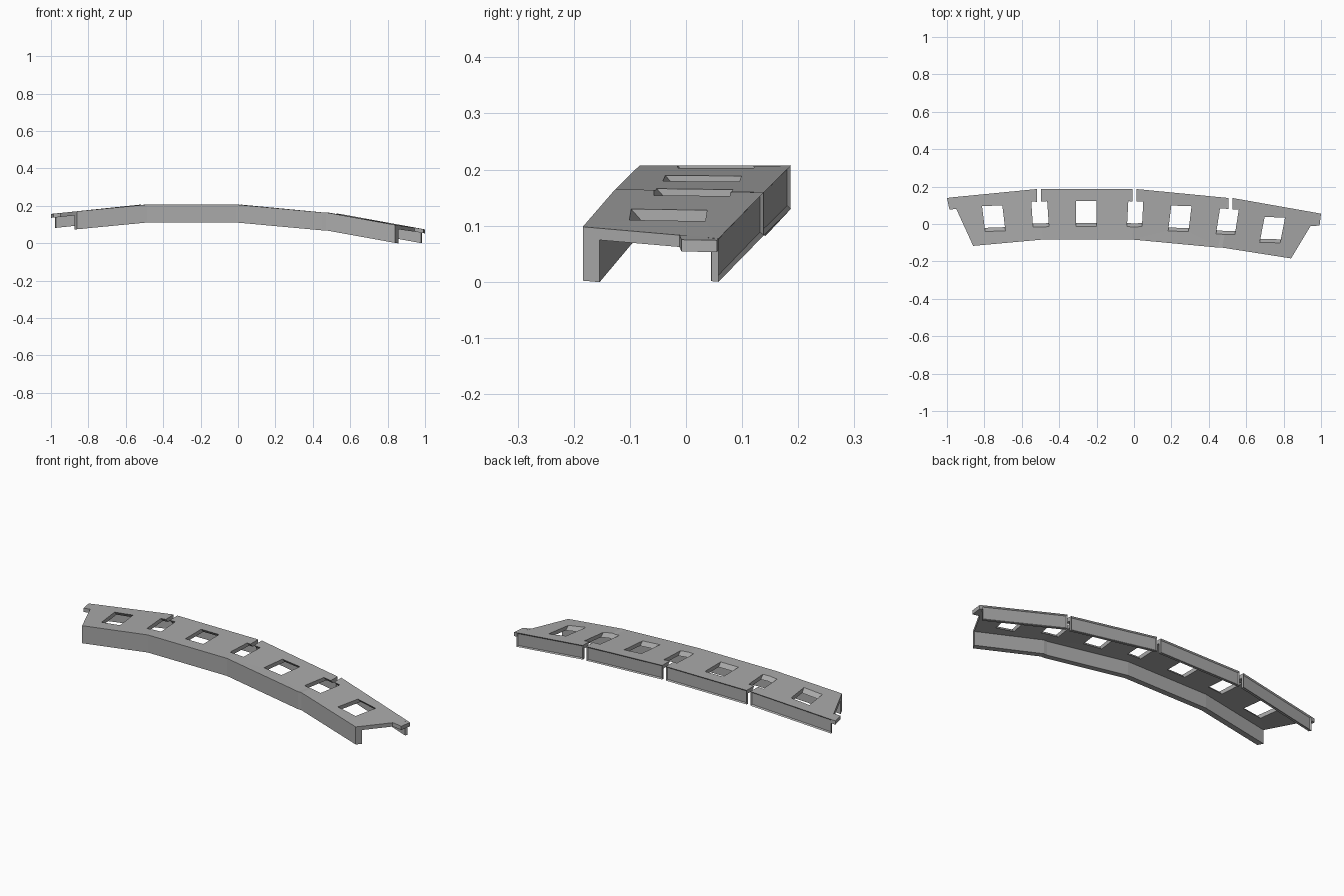
import bpy, bmesh, math
from mathutils import Vector, Matrix

cube = bpy.data.objects.get("Cube")
if cube:
    bpy.data.objects.remove(cube)

grey = bpy.data.materials.new("plain_grey")
grey.use_nodes = True
COLOUR = (0.4, 0.4, 0.4, 1)
grey.diffuse_color = COLOUR
grey.node_tree.nodes["Principled BSDF"].inputs["Base Color"].default_value = COLOUR

PLATE, FRONT_H, BACK_H = 0.021, 0.096, 0.077      # plate thickness, flange heights
FRONT_T, BACK_T, GAP = 0.03, 0.013, 0.011         # flange thicknesses, half gap


def finish(bm, name):
    bmesh.ops.recalc_face_normals(bm, faces=bm.faces)
    mesh = bpy.data.meshes.new(name)
    bm.to_mesh(mesh)
    bm.free()
    mesh.materials.append(grey)
    ob = bpy.data.objects.new(name, mesh)
    bpy.context.collection.objects.link(ob)
    return ob


def prism(name, top, bottom):
    bm = bmesh.new()
    a = [bm.verts.new(p) for p in top]
    b = [bm.verts.new(p) for p in bottom]
    bm.faces.new(a)
    bm.faces.new(b[::-1])
    for i in range(len(a)):
        j = (i + 1) % len(a)
        bm.faces.new((a[i], b[i], b[j], a[j]))
    return finish(bm, name)


# Front and back top edge points at each bend
bends = [
    ((-0.86, -0.117, 0.171), (-0.978, 0.142, 0.159)),
    ((-0.475, -0.083, 0.207), (-0.508, 0.187, 0.207)),
    ((-0.02, -0.083, 0.207), (0.002, 0.187, 0.207)),
    ((0.46, -0.126, 0.165), (0.516, 0.139, 0.160)),
    ((0.84, -0.184, 0.098), (0.985, 0.058, 0.077)),
]
stations = []
for i, (f, b) in enumerate(bends):
    f, b = Vector(f), Vector(b)
    shifts = (0,) if i in (0, len(bends) - 1) else (-GAP + 0.0005, GAP - 0.0005)
    stations += [(f + Vector((s, 0, 0)), b + Vector((s, 0, 0))) for s in shifts]


def section(f, b):
    """Channel cross-section from the front edge to the back edge."""
    across = (b - f) / (b.y - f.y)
    fi, bi = f + across * FRONT_T, b - across * BACK_T
    down = lambda p, d: p - Vector((0, 0, d))
    return [f, b, down(b, BACK_H), down(bi, BACK_H), down(bi, PLATE),
            down(fi, PLATE), down(fi, FRONT_H), down(f, FRONT_H)]


# Curved channel with framed back panels
bm = bmesh.new()
rings = [[bm.verts.new(p) for p in section(f, b)] for f, b in stations]
panels = []
for k, (r, s) in enumerate(zip(rings, rings[1:])):
    for i in range(8):
        j = (i + 1) % 8
        face = bm.faces.new((r[i], r[j], s[j], s[i]))
        if i == 1 and k % 2 == 0:
            panels.append(face)
for ring in (rings[0], rings[-1]):
    bm.faces.new(ring)
bmesh.ops.recalc_face_normals(bm, faces=bm.faces)
bmesh.ops.inset_individual(bm, faces=panels, thickness=0.009, depth=-0.006)
channel = finish(bm, "curved_channel")


def cut(name, x, y, z, w, d, angle, above, below, slant):
    """Rectangular cutter, slanted backwards as it goes down."""
    turn = Matrix.Rotation(math.radians(angle), 3, 'Z')
    corners = [(-w / 2, -d / 2), (w / 2, -d / 2), (w / 2, d / 2), (-w / 2, d / 2)]
    layer = lambda dz: [Vector((x, y, z + dz)) + turn @ Vector((u, v - dz * slant, 0))
                        for u, v in corners]
    cutter = prism(name, layer(above), layer(-below))
    cutter.hide_render = True
    cutter.hide_set(True)
    cutter.display_type = 'WIRE'
    mod = channel.modifiers.new(name, 'BOOLEAN')
    mod.operation, mod.solver, mod.object = 'DIFFERENCE', 'EXACT', cutter
    return cutter


cutters = []
# Windows in the middle of each bay
for x, y, z, a in [(-0.75, 0.03, 0.182, 7), (-0.255, 0.055, 0.207, 0),
                   (0.245, 0.028, 0.185, -7), (0.74, -0.031, 0.118, -11)]:
    cutters.append(cut("window_cutter", x, y, z, 0.108, 0.136, a, 0.03, 0.035, 0.9))

# Windows at the bends, with a slot running out through the back flange
for (x, y, z, a, w), (f, b) in zip([(-0.502, 0.052, 0.206, 4, 0.085),
                                    (0.006, 0.052, 0.207, -3, 0.08),
                                    (0.499, 0.01, 0.163, -9, 0.1)], bends[1:4]):
    cutters.append(cut("bend_window_cutter", x, y, z, w, 0.136, a, 0.03, 0.035, 0.9))
    cutters.append(cut("slot_cutter", b[0], b[1] - 0.03, z, GAP * 2, 0.12, 0, 0.05, 0.15, 0))

# Apply the cuts and drop the helpers
bpy.context.view_layer.update()
graph = bpy.context.evaluated_depsgraph_get()
result = bpy.data.meshes.new_from_object(channel.evaluated_get(graph))
channel.modifiers.clear()
channel.data = result
for c in cutters:
    bpy.data.objects.remove(c)

# Small tabs at both back corners
tabs = {
    "right_end_tab": [(-0.945, 0.08, 0.162), (-0.987, 0.078, 0.158),
                      (-1.0, 0.139, 0.157), (-0.975, 0.142, 0.159)],
    "left_end_tab": [(0.942, -0.012, 0.084), (0.992, -0.008, 0.075),
                     (1.0, 0.055, 0.074), (0.982, 0.058, 0.077)],
}
for name, top in tabs.items():
    prism(name, top, [(x, y, z - PLATE) for x, y, z in top])
